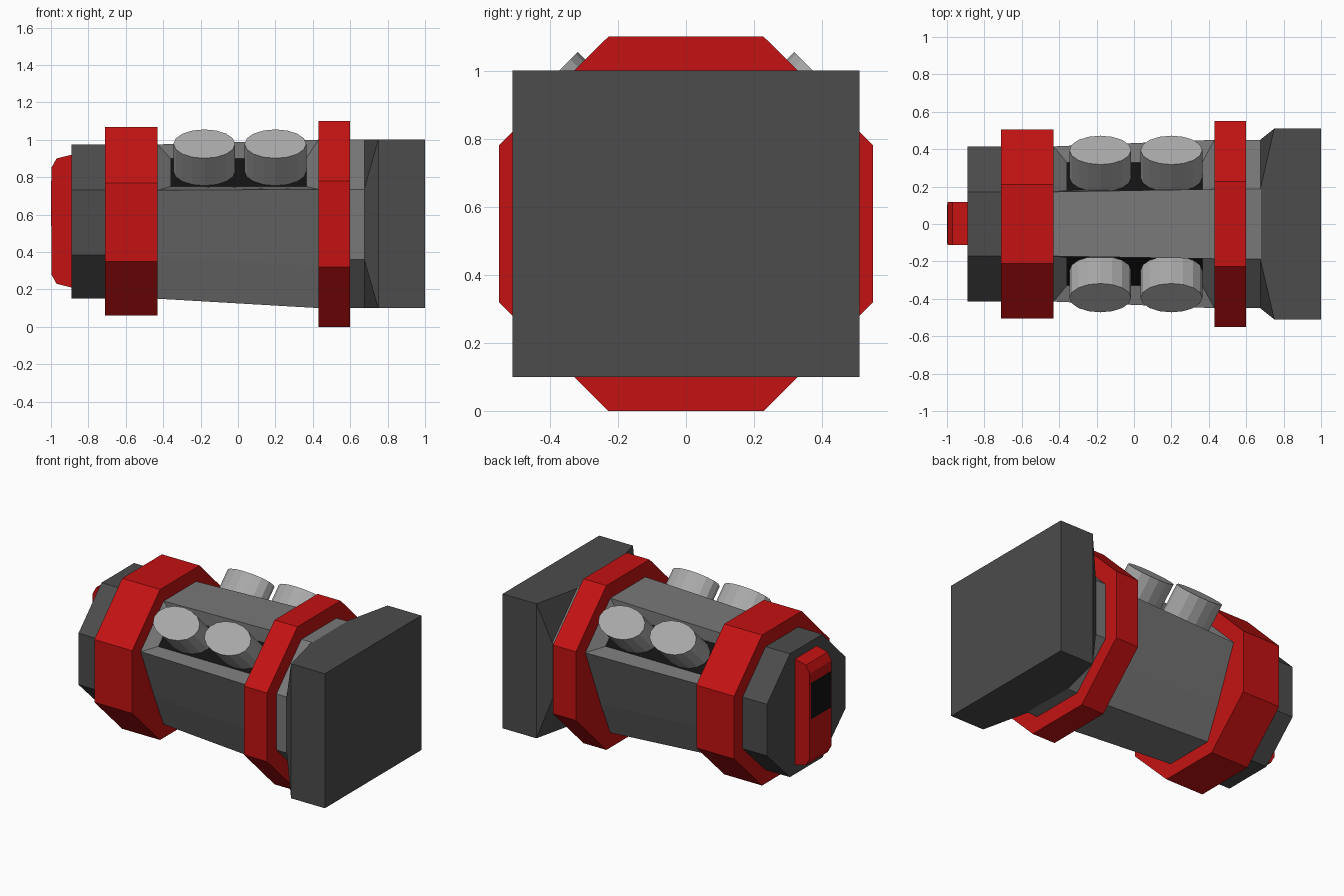
import bpy, bmesh, math
from mathutils import Vector, Matrix

if "Cube" in bpy.data.objects:
    bpy.data.objects.remove(bpy.data.objects["Cube"])


def material(name, rgb):
    m = bpy.data.materials.new(name)
    m.diffuse_color = (*rgb, 1)
    m.use_nodes = True
    m.node_tree.nodes["Principled BSDF"].inputs["Base Color"].default_value = m.diffuse_color
    return m


RED = material("red", (0.55, 0.006, 0.006))
DARK = material("dark grey", (0.072, 0.072, 0.072))
GREY = material("mid grey", (0.19, 0.19, 0.19))
LIGHT = material("light grey", (0.40, 0.40, 0.40))
BLACK = material("black", (0.006, 0.006, 0.006))


def finish(name, bm, *mats):
    bmesh.ops.recalc_face_normals(bm, faces=bm.faces[:])
    me = bpy.data.meshes.new(name)
    bm.to_mesh(me)
    bm.free()
    for m in mats:
        me.materials.append(m)
    ob = bpy.data.objects.new(name, me)
    bpy.context.collection.objects.link(ob)
    return ob


def octagon(hy, z0, z1, cy, cz0, cz1):
    """Octagon in y,z: half width, bottom, top, flat half width, side flat ends."""
    half = [(cy, z1), (hy, cz1), (hy, cz0), (cy, z0)]
    return half + [(-y, z) for y, z in reversed(half)]


def loft(name, sections, mat):
    """Join (x, profile) sections lying across the long axis."""
    bm = bmesh.new()
    rows = [[bm.verts.new((x, y, z)) for y, z in p] for x, p in sections]
    for a, b in zip(rows, rows[1:]):
        n = len(a)
        for i in range(n):
            j = (i + 1) % n
            bm.faces.new((a[i], a[j], b[j], b[i]))
    bm.faces.new(rows[0])
    bm.faces.new(rows[-1])
    return finish(name, bm, mat)


def box(name, lo, hi, mat):
    p = [(lo[1], lo[2]), (hi[1], lo[2]), (hi[1], hi[2]), (lo[1], hi[2])]
    return loft(name, [(lo[0], p), (hi[0], p)], mat)


# Red octagonal bands
front_oct = octagon(0.55, 0.0, 1.10, 0.228, 0.32, 0.78)
rear_oct = octagon(0.505, 0.06, 1.067, 0.21, 0.35, 0.77)
loft("wide_band", [(0.43, front_oct), (0.60, front_oct)], RED)
loft("rear_band", [(-0.71, rear_oct), (-0.43, rear_oct)], RED)

# Dark rear cap
cap = octagon(0.415, 0.15, 0.975, 0.172, 0.385, 0.73)
loft("rear_cap", [(-0.89, cap), (-0.70, cap)], DARK)

# Main body: lower sides taper in, upper slopes hold sunken black trays
def body_profile(hy, z0, z1, cy, zs):
    half = [(cy, z1), (hy, zs), (cy + 0.10, z0 + 0.225), (cy, z0)]
    return half + [(-y, z) for y, z in reversed(half)]


bm = bmesh.new()
A = [bm.verts.new((-0.43, y, z)) for y, z in body_profile(0.415, 0.15, 0.975, 0.172, 0.73)]
B = [bm.verts.new((0.43, y, z)) for y, z in body_profile(0.45, 0.10, 1.0, 0.186, 0.735)]
for i in range(8):
    j = (i + 1) % 8
    quad = [A[i], A[j], B[j], B[i]]
    if i in (0, 6):
        s = 1 if i == 0 else -1
        top, low = (0.18, 0.90), (0.33, 0.75)
        ends = (top, low) if i == 0 else (low, top)
        pts = [(-0.36, ends[0]), (-0.36, ends[1]), (0.365, ends[1]), (0.365, ends[0])]
        floor = [bm.verts.new((x, s * y, z)) for x, (y, z) in pts]
        bm.faces.new(floor).material_index = 1
        for k in range(4):
            m = (k + 1) % 4
            bm.faces.new((quad[k], quad[m], floor[m], floor[k]))
    else:
        bm.faces.new(quad)
bm.faces.new(A)
bm.faces.new(B)
finish("main_body", bm, GREY, BLACK)

# Neck behind the end block
neck = octagon(0.45, 0.10, 1.0, 0.186, 0.36, 0.735)
loft("neck", [(0.50, neck), (0.68, neck)], GREY)

# End block flaring from the octagon to a rectangle
bm = bmesh.new()
o = [bm.verts.new((0.675, y, z)) for y, z in neck]
cor = [(0.51, 1.0), (0.51, 0.10), (-0.51, 0.10), (-0.51, 1.0)]
r = [bm.verts.new((0.75, y, z)) for y, z in cor]
e = [bm.verts.new((1.0, y, z)) for y, z in cor]
for k in range(4):
    n = (k + 1) % 4
    bm.faces.new((o[2 * k], o[2 * k + 1], r[k]))
    bm.faces.new((o[2 * k + 1], o[(2 * k + 2) % 8], r[n], r[k]))
    bm.faces.new((r[k], r[n], e[n], e[k]))
bm.faces.new(o)
bm.faces.new(e)
finish("end_block", bm, DARK)

# Oval canisters leaning out of the trays
for s, side in ((-1, "front"), (1, "back")):
    for x, pos in ((-0.18, "left"), (0.20, "right")):
        bm = bmesh.new()
        axis = Vector((0, s, 1)).normalized()
        top = Vector((x, s * 0.395, 0.978))
        length = 0.23
        mat = (Matrix.Translation(top - axis * length / 2)
               @ Matrix.Rotation(-s * math.pi / 4, 4, 'X')
               @ Matrix.Diagonal((0.165, 0.109, 1, 1)))
        bmesh.ops.create_cone(bm, cap_ends=True, segments=16, radius1=1, radius2=1,
                              depth=length, matrix=mat)
        finish(f"{side}_{pos}_canister", bm, LIGHT)

# Red rear tab with a black panel
tab = [(-0.88, 0.92), (-0.89, 0.92), (-0.97, 0.90), (-0.998, 0.85),
       (-0.998, 0.28), (-0.97, 0.23), (-0.89, 0.21), (-0.88, 0.21)]
bm = bmesh.new()
f = [bm.verts.new((x, -0.113, z)) for x, z in tab]
b = [bm.verts.new((x, 0.118, z)) for x, z in tab]
for i in range(8):
    j = (i + 1) % 8
    bm.faces.new((f[i], f[j], b[j], b[i]))
bm.faces.new(f)
bm.faces.new(b)
finish("rear_tab", bm, RED)
box("rear_panel", (-1.0, -0.105, 0.54), (-0.994, 0.105, 0.78), BLACK)
